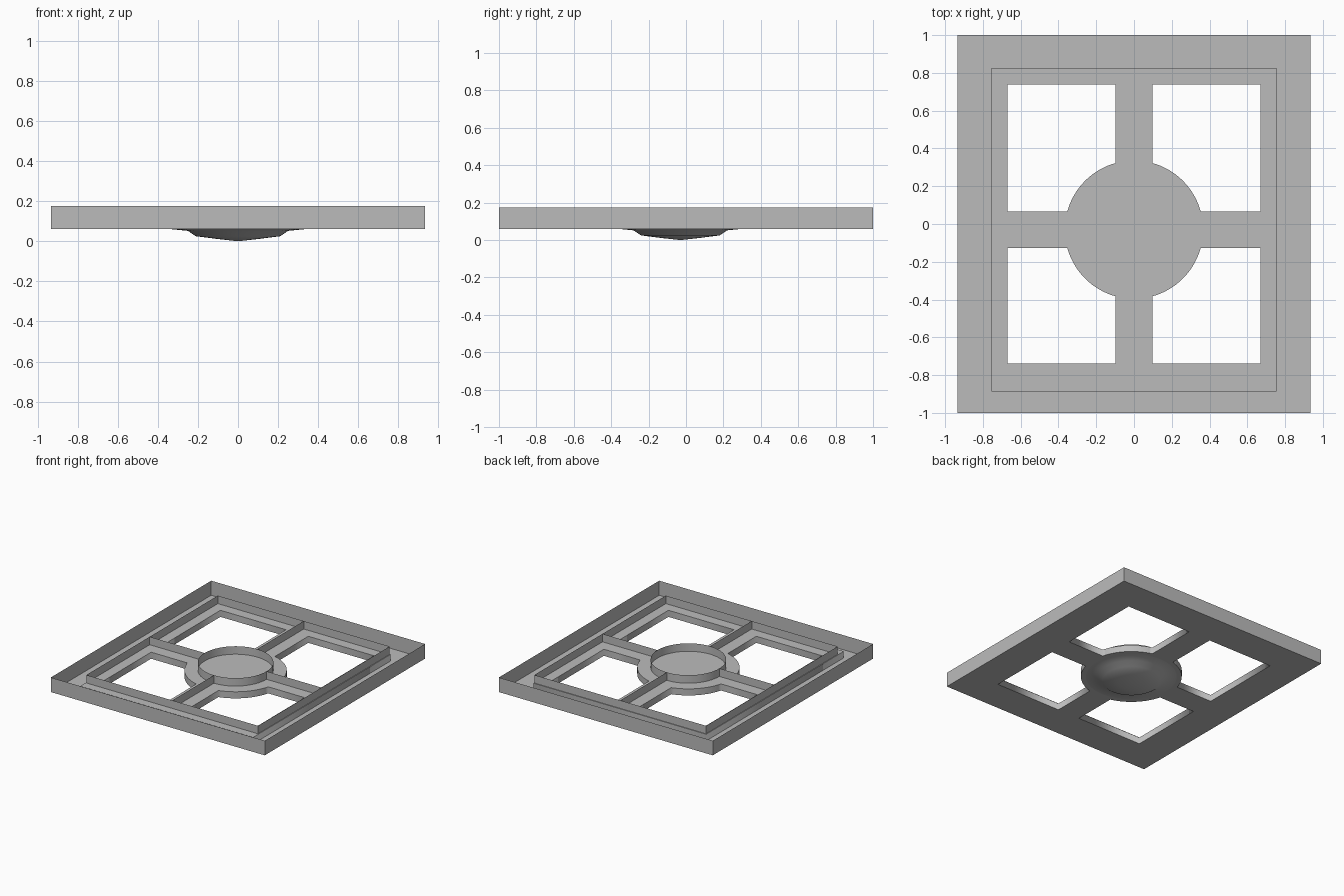
import bpy, bmesh, math

cube = bpy.data.objects.get("Cube")
if cube:
    bpy.data.objects.remove(cube, do_unlink=True)

GREY = 0.5
mat = bpy.data.materials.new("plain_grey")
mat.use_nodes = True
mat.diffuse_color = (GREY, GREY, GREY, 1)
mat.node_tree.nodes["Principled BSDF"].inputs["Base Color"].default_value = (GREY, GREY, GREY, 1)

HALF_X, HALF_Y = 0.934, 1.0        # outer rim
BASE, SLAB, TOP = 0.06, 0.112, 0.175
CY = -0.03                         # centre line of the grille
BAR, DISC_R, RING_R = 0.097, 0.366, 0.27
WALL_X, WALL_Y = 0.75, 0.82


def add_mesh(name, bm, smooth=False):
    bmesh.ops.recalc_face_normals(bm, faces=bm.faces)
    mesh = bpy.data.meshes.new(name)
    bm.to_mesh(mesh)
    bm.free()
    mesh.materials.append(mat)
    for p in mesh.polygons:
        p.use_smooth = smooth
    obj = bpy.data.objects.new(name, mesh)
    bpy.context.collection.objects.link(obj)
    return obj


def flat_shape(name, outlines, z0, z1):
    """Filled outline with holes, extruded from z0 to z1."""
    curve = bpy.data.curves.new(name, "CURVE")
    curve.dimensions = "2D"
    curve.fill_mode = "BOTH"
    curve.extrude = (z1 - z0) / 2
    for pts in outlines:
        spline = curve.splines.new("POLY")
        spline.points.add(len(pts) - 1)
        for p, (x, y) in zip(spline.points, pts):
            p.co = (x, y, 0, 1)
        spline.use_cyclic_u = True
    curve.materials.append(mat)
    obj = bpy.data.objects.new(name, curve)
    obj.location.z = (z0 + z1) / 2
    bpy.context.collection.objects.link(obj)
    bpy.ops.object.select_all(action="DESELECT")
    obj.select_set(True)
    bpy.context.view_layer.objects.active = obj
    bpy.ops.object.convert(target="MESH")
    return bpy.context.object


def sheet(name, pts, z0, z1, closed=False, smooth=False):
    """Thin upright wall along a path."""
    bm = bmesh.new()
    low = [bm.verts.new((x, y, z0)) for x, y in pts]
    high = [bm.verts.new((x, y, z1)) for x, y in pts]
    n = len(pts)
    for i in range(n if closed else n - 1):
        j = (i + 1) % n
        bm.faces.new((low[i], low[j], high[j], high[i]))
    return add_mesh(name, bm, smooth)


def rect(hx, y0, y1):
    return [(-hx, y0), (hx, y0), (hx, y1), (-hx, y1)]


def circle(r, n=64):
    return [(r * math.cos(math.tau * i / n), CY + r * math.sin(math.tau * i / n)) for i in range(n)]


def pane(sx, sy):
    """One opening: a rectangle with a bite taken by the centre disc."""
    a = math.asin(BAR / DISC_R)
    steps = 16
    arc = []
    for i in range(steps + 1):
        t = a + (math.pi / 2 - 2 * a) * i / steps
        arc.append((sx * DISC_R * math.cos(t), CY + sy * DISC_R * math.sin(t)))
    ex, ey = 0.67 * sx, 0.738 * sy
    return arc + [(BAR * sx, ey), (ex, ey), (ex, CY + BAR * sy)]


# Tray: outer rim and floor
slab_edge = rect(0.755, -0.888, 0.826)
outer = rect(HALF_X, -HALF_Y, HALF_Y)
sheet("outer_rim", outer, BASE, TOP, closed=True)
flat_shape("tray_floor", [outer, slab_edge], BASE, BASE)

# Grille slab with four openings
panes = [pane(sx, sy) for sx in (-1, 1) for sy in (-1, 1)]
flat_shape("grille_slab", [slab_edge] + panes, BASE, SLAB)

# Upright walls standing on the slab
sheet("inner_wall", rect(WALL_X, -WALL_Y, WALL_Y), SLAB, TOP, closed=True)
sheet("centre_ring", circle(RING_R), SLAB, TOP, closed=True, smooth=True)
for side, s in (("left", 1), ("right", -1)):
    sheet(side + "_fin", [(s * RING_R, CY), (s * WALL_X, CY)], SLAB, TOP)
for side, s in (("back", 1), ("front", -1)):
    sheet(side + "_fin", [(0, CY + s * RING_R), (0, s * WALL_Y)], SLAB, TOP)

# Shallow dome under the centre disc
profile = [(0.33, BASE), (0.25, 0.052), (0.21, 0.025), (0.1, 0.011), (0, 0)]
bm = bmesh.new()
verts = [bm.verts.new((r, CY, z)) for r, z in profile]
edges = [bm.edges.new(pair) for pair in zip(verts, verts[1:])]
bmesh.ops.spin(bm, geom=verts + edges, cent=(0, CY, 0), axis=(0, 0, 1),
               angle=math.tau, steps=48, use_merge=True)
bmesh.ops.remove_doubles(bm, verts=bm.verts, dist=0.0005)
bmesh.ops.recalc_face_normals(bm, faces=bm.faces)
dome = add_mesh("bottom_dome", bm, smooth=True)
if sum(p.normal.z for p in dome.data.polygons) > 0:
    dome.data.flip_normals()
